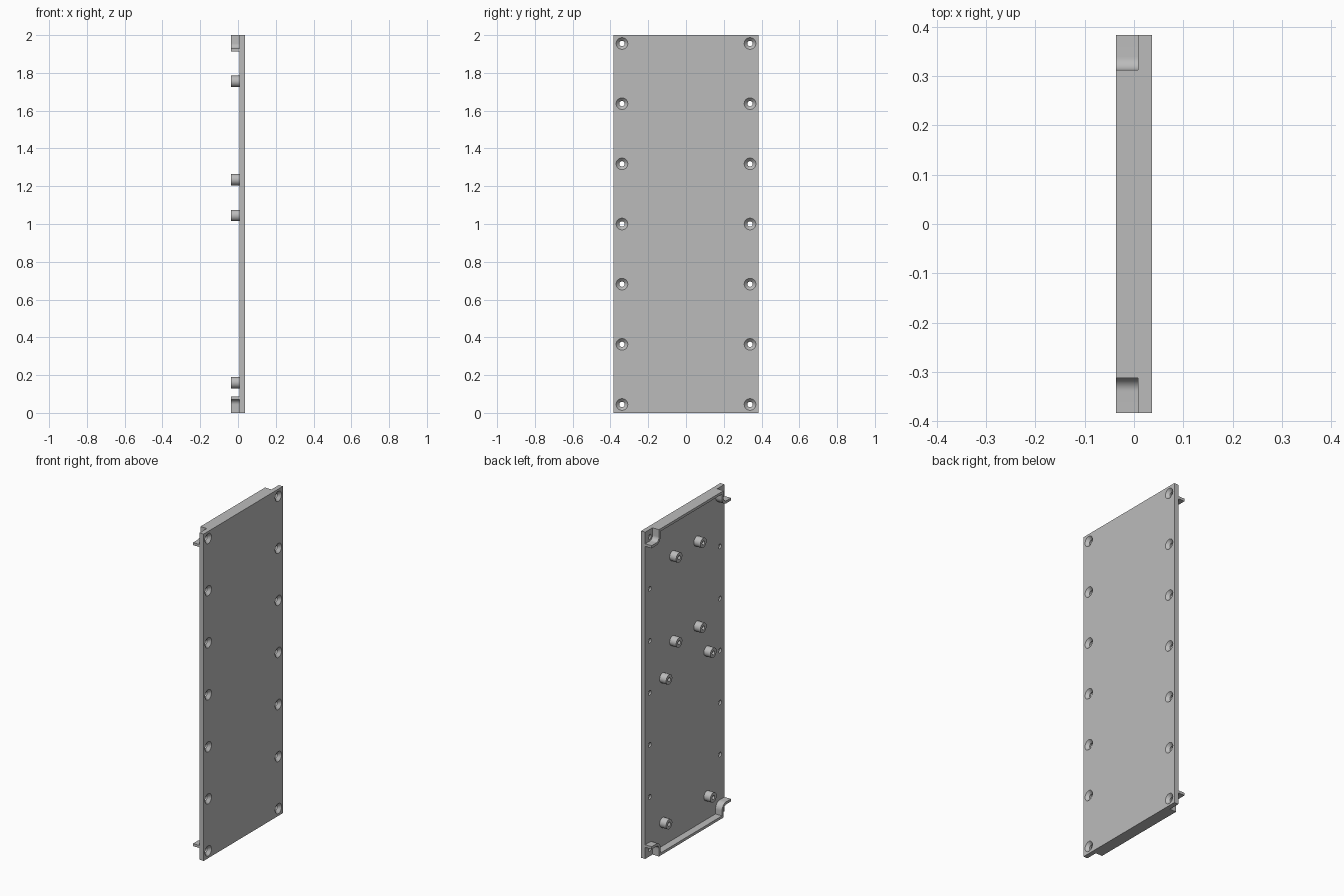
import bpy, bmesh, math
from mathutils import Vector

if "Cube" in bpy.data.objects:
    bpy.data.objects.remove(bpy.data.objects["Cube"], do_unlink=True)

# Main dimensions
HALF_Y, HEIGHT = 0.383, 2.0
OUTSIDE, INSIDE, RIM = 0.036, 0.008, -0.036
SCREW_Y, SCREW_STEP = 0.339, 0.3185
WALL, POCKET_R = 0.016, 0.0265
SEGMENTS = 32

grey = bpy.data.materials.new("plain_grey")
grey.use_nodes = True
colour = (0.5, 0.5, 0.5, 1)
grey.diffuse_color = colour
grey.node_tree.nodes["Principled BSDF"].inputs["Base Color"].default_value = colour


def finish(name, bm, smooth=True):
    bmesh.ops.recalc_face_normals(bm, faces=bm.faces)
    mesh = bpy.data.meshes.new(name)
    bm.to_mesh(mesh)
    bm.free()
    mesh.materials.append(grey)
    obj = bpy.data.objects.new(name, mesh)
    bpy.context.collection.objects.link(obj)
    if smooth:
        shade(obj)
    return obj


def shade(obj):
    bpy.ops.object.select_all(action="DESELECT")
    obj.select_set(True)
    bpy.context.view_layer.objects.active = obj
    bpy.ops.object.shade_smooth_by_angle(angle=math.radians(30))


def lathe(bm, profile, y, z, capped=False):
    """Revolve (radius, x) points about an axis along x through (y, z)."""
    rings = []
    for r, x in profile:
        turns = [2 * math.pi * i / SEGMENTS for i in range(SEGMENTS)]
        rings.append([bm.verts.new((x, y + r * math.cos(a), z + r * math.sin(a)))
                      for a in turns])
    for a, b in zip(rings, rings[1:]):
        for i in range(SEGMENTS):
            j = (i + 1) % SEGMENTS
            bm.faces.new((a[i], a[j], b[j], b[i]))
    if capped:
        bm.faces.new(rings[0])
        bm.faces.new(rings[-1])


# Flat cover plate
bm = bmesh.new()
bmesh.ops.create_cube(bm, size=1)
for v in bm.verts:
    v.co = Vector(((OUTSIDE + INSIDE) / 2 + v.co.x * (OUTSIDE - INSIDE),
                   v.co.y * 2 * HALF_Y, (v.co.z + 0.5) * HEIGHT))
plate = finish("cover_plate", bm, smooth=False)

# Countersunk screw holes down both long edges
bm = bmesh.new()
sink = [(0.014, INSIDE - 0.02), (0.014, 0.019), (0.031, OUTSIDE), (0.031, OUTSIDE + 0.02)]
for side in (-1, 1):
    for k in range(-3, 4):
        lathe(bm, sink, side * SCREW_Y, HEIGHT / 2 + k * SCREW_STEP, capped=True)
cutter = finish("screw_hole_cutter", bm, smooth=False)
cutter.hide_render = True
mod = plate.modifiers.new("screw_holes", "BOOLEAN")
mod.operation, mod.solver, mod.object = "DIFFERENCE", "EXACT", cutter
bpy.context.view_layer.objects.active = plate
bpy.ops.object.modifier_apply(modifier=mod.name)
bpy.data.objects.remove(cutter, do_unlink=True)
shade(plate)


# End lips, each curling around its two corner screws
def end_lip(name, top):
    screw_z = HEIGHT / 2 + 3 * SCREW_STEP
    big = POCKET_R + WALL
    pairs = [((HALF_Y, screw_z - POCKET_R), (HALF_Y, screw_z - big))]
    for i in range(13):
        a = math.radians(270 - 90 * i / 12)
        c, s = math.cos(a), math.sin(a)
        pairs.append(tuple((SCREW_Y + r * c, screw_z + r * s) for r in (POCKET_R, big)))
    pairs.append(((SCREW_Y - POCKET_R, HEIGHT), (SCREW_Y - big, HEIGHT - WALL)))
    pairs += [tuple((-y, z) for y, z in p) for p in reversed(pairs)]
    bm = bmesh.new()
    rows = [[bm.verts.new((INSIDE, y, z if top else HEIGHT - z)) for y, z in p]
            for p in pairs]
    faces = [bm.faces.new((a[0], a[1], b[1], b[0])) for a, b in zip(rows, rows[1:])]
    out = bmesh.ops.extrude_face_region(bm, geom=faces, use_keep_orig=True)
    moved = [g for g in out["geom"] if isinstance(g, bmesh.types.BMVert)]
    bmesh.ops.translate(bm, verts=moved, vec=(RIM - INSIDE, 0, 0))
    finish(name, bm)


end_lip("top_lip", True)
end_lip("bottom_lip", False)

# Hollow mounting posts in mirrored pairs
tube = [(0.03, INSIDE), (0.03, RIM), (0.012, RIM), (0.012, INSIDE)]
for row, (y, z) in enumerate([(0.117, 1.755), (0.117, 1.235), (0.214, 1.045), (0.214, 0.16)]):
    for side, label in ((1, "back"), (-1, "front")):
        bm = bmesh.new()
        lathe(bm, tube, side * y, z)
        finish(f"mounting_post_{label}_{row + 1}", bm)
